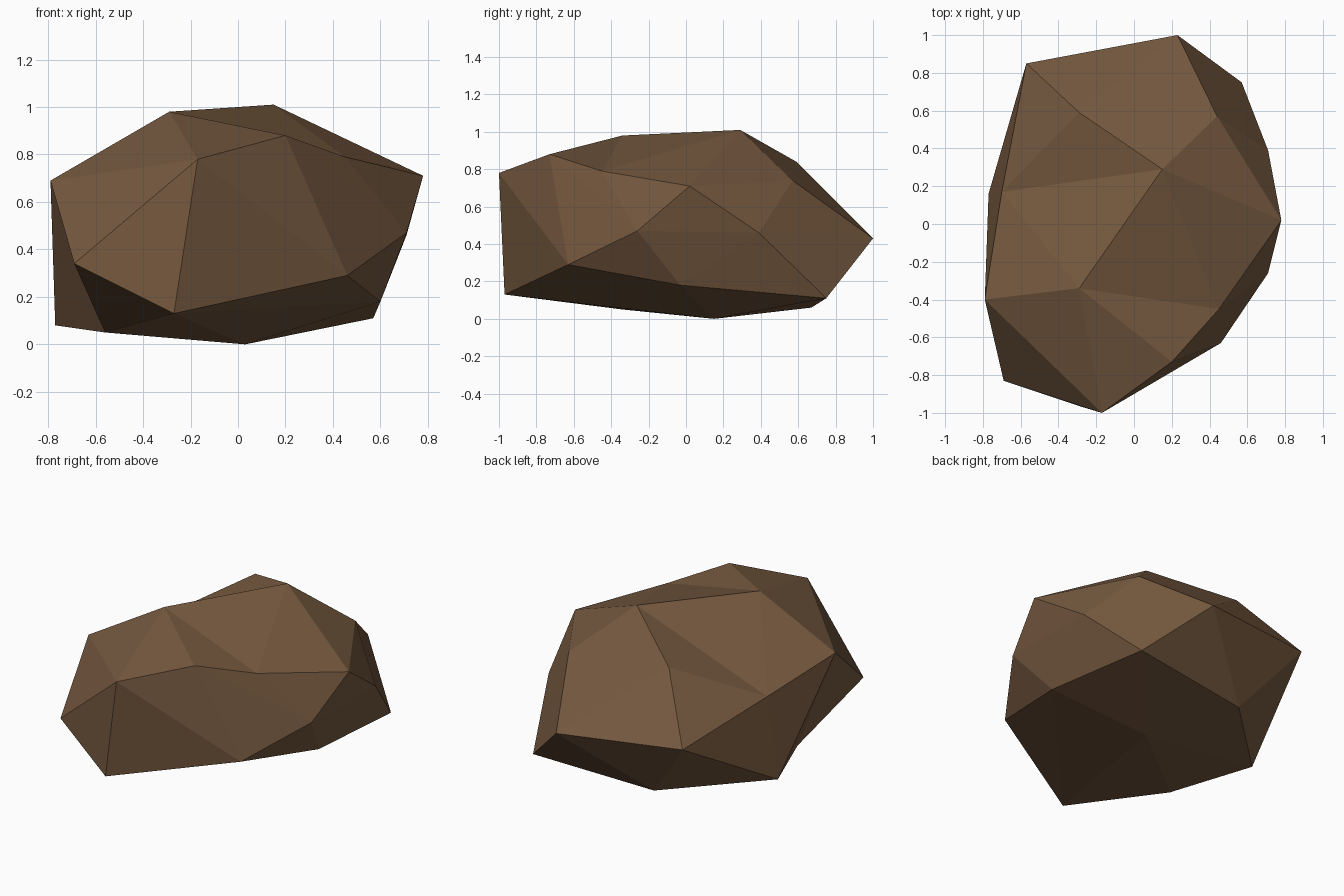
import bpy
import bmesh

# Remove the default cube only
cube = bpy.data.objects.get("Cube")
if cube:
    bpy.data.objects.remove(cube, do_unlink=True)

# Corners of the rock, grouped from the ground upwards
BASE = {
    "bottom": (0.03, 0.15, 0.0),
    "base_front": (-0.27, -0.97, 0.13),
    "base_side": (-0.56, -0.34, 0.05),
    "base_heel": (-0.77, 0.16, 0.08),
    "base_back": (-0.24, 0.67, 0.06),
    "base_corner": (0.57, 0.75, 0.11),
    "base_flank": (0.60, -0.03, 0.18),
    "base_toe": (0.46, -0.63, 0.29),
}
BELT = {
    "belt_front": (-0.69, -0.83, 0.34),
    "belt_cheek": (0.71, -0.26, 0.47),
    "belt_flank": (0.71, 0.39, 0.46),
    "belt_tail": (0.23, 1.0, 0.43),
    "belt_back": (-0.57, 0.85, 0.48),
    "belt_notch": (-0.70, 0.17, 0.60),
}
CROWN = {
    "shoulder": (-0.79, -0.40, 0.69),
    "elbow": (0.78, 0.02, 0.71),
    "brow": (-0.17, -1.0, 0.78),
    "brow_ridge": (0.20, -0.73, 0.88),
    "ledge": (0.45, -0.45, 0.79),
    "back_ledge": (0.44, 0.57, 0.74),
    "back_ridge": (-0.29, 0.59, 0.84),
    "front_peak": (-0.29, -0.34, 0.98),
    "peak": (0.15, 0.29, 1.01),
}

# Shallow hollows: each pair is joined by a crease pressed into the hull
CREASES = [
    ("belt_notch", "front_peak"),
    ("belt_notch", "peak"),
    ("ledge", "peak"),
    ("ledge", "front_peak"),
    ("shoulder", "base_side"),
]


def press_crease(bm, a, b):
    """Turn the edge lying between corners a and b so that it joins them."""
    if any(e.other_vert(a) is b for e in a.link_edges):
        return
    for face in a.link_faces:
        for edge in face.edges:
            if a in edge.verts:
                continue
            if any(b in other.verts for other in edge.link_faces):
                bmesh.utils.edge_rotate(edge)
                return


# Facetted hull with the creases pressed in
bm = bmesh.new()
corners = {}
for group in (BASE, BELT, CROWN):
    for name, point in group.items():
        corners[name] = bm.verts.new(point)
bmesh.ops.convex_hull(bm, input=list(bm.verts))
for first, second in CREASES:
    press_crease(bm, corners[first], corners[second])
bmesh.ops.recalc_face_normals(bm, faces=list(bm.faces))
for face in bm.faces:
    face.smooth = False

mesh = bpy.data.meshes.new("rock")
bm.to_mesh(mesh)
bm.free()
rock = bpy.data.objects.new("rock", mesh)
bpy.context.collection.objects.link(rock)

# Single brown stone colour
brown = bpy.data.materials.new("brown_stone")
brown.use_nodes = True
colour = (0.18, 0.10, 0.05, 1.0)
brown.diffuse_color = colour
brown.node_tree.nodes["Principled BSDF"].inputs["Base Color"].default_value = colour
mesh.materials.append(brown)
